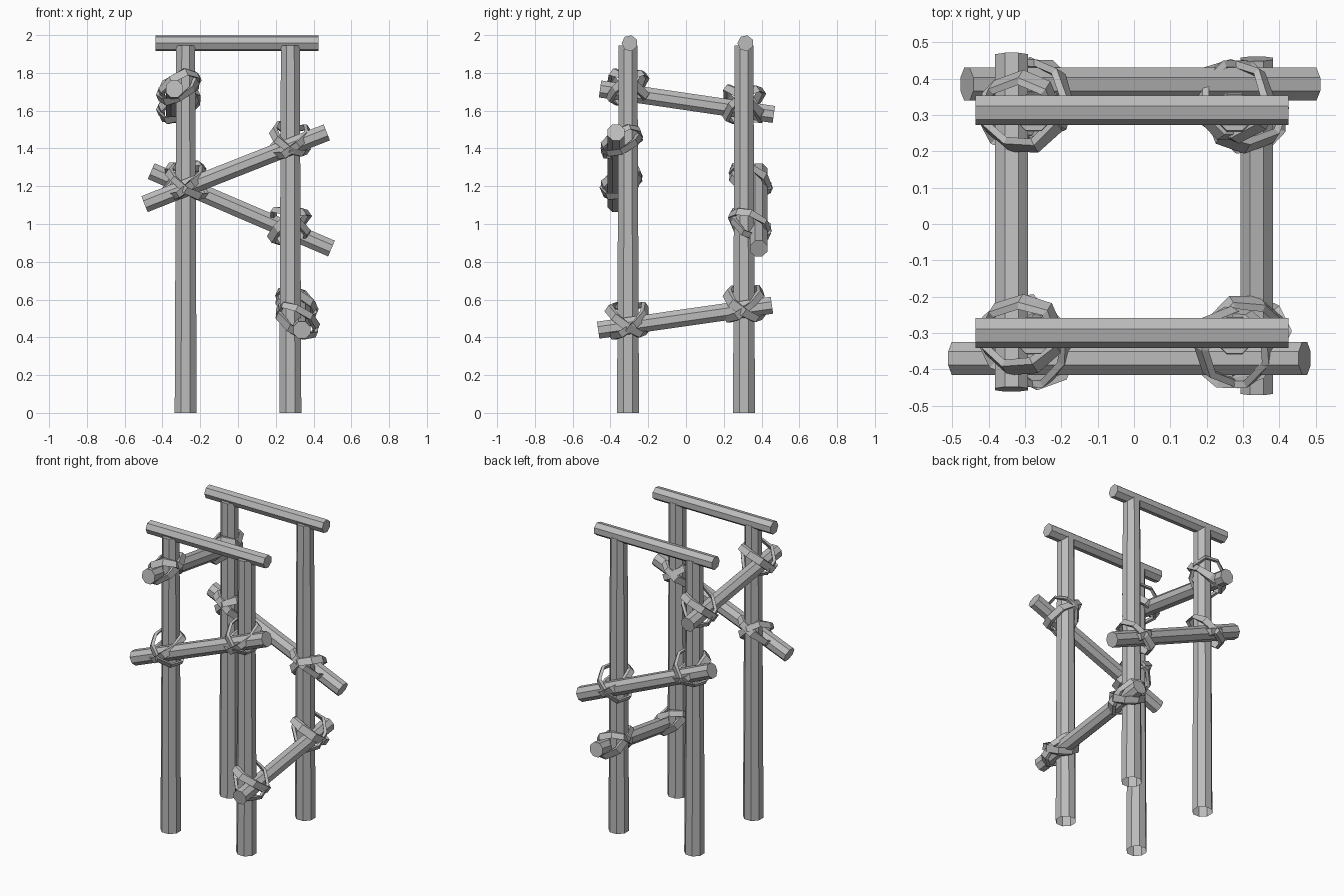
import bpy, bmesh, math, random
from mathutils import Vector, Matrix

random.seed(4)
if "Cube" in bpy.data.objects:
    bpy.data.objects.remove(bpy.data.objects["Cube"], do_unlink=True)

grey = bpy.data.materials.new("weathered_grey")
grey.use_nodes = True
grey.diffuse_color = (0.5, 0.5, 0.5, 1)
grey.node_tree.nodes["Principled BSDF"].inputs["Base Color"].default_value = (0.5, 0.5, 0.5, 1)


def finish(bm, name):
    bmesh.ops.recalc_face_normals(bm, faces=bm.faces)
    mesh = bpy.data.meshes.new(name)
    bm.to_mesh(mesh)
    bm.free()
    mesh.materials.append(grey)
    obj = bpy.data.objects.new(name, mesh)
    bpy.context.collection.objects.link(obj)
    return obj


def pole(name, start, end, r1, r2, sides=8, flat=True, open_base=False):
    """Faceted log running from start to end."""
    a, b = Vector(start), Vector(end)
    w = (b - a).normalized()
    ref = Vector((0, 1, 0)) if abs(w.z) > 0.9 else Vector((0, 0, 1))
    v = w.cross(ref).normalized()
    u = v.cross(w)
    rot = Matrix((u, v, w)).transposed().to_4x4()
    roll = Matrix.Rotation(math.pi / sides if flat else 0, 4, 'Z')
    bm = bmesh.new()
    bmesh.ops.create_cone(bm, cap_ends=True, segments=sides, radius1=r1, radius2=r2,
                          depth=(b - a).length)
    if open_base:
        bm.normal_update()
        bottom = [f for f in bm.faces if f.normal.z < -0.9]
        bmesh.ops.delete(bm, geom=bottom, context='FACES_ONLY')
    bmesh.ops.transform(bm, matrix=Matrix.Translation((a + b) / 2) @ rot @ roll, verts=bm.verts)
    return finish(bm, name)


def lashing(name, centre, outward):
    """Two crossed flat straps wrapped round a post and a rail."""
    n = Vector(outward)
    up = Vector((0, 0, 1))
    u = up.cross(n)
    bm = bmesh.new()
    segments = 8
    for slope in (0.7, -0.7):
        rings = []
        normal = (up - u * slope + n * 0.45).normalized()
        for i in range(segments):
            t = math.tau * (i + 0.5 * (slope > 0)) / segments
            du = 0.096 * math.cos(t) * random.uniform(0.92, 1.08)
            dn = 0.1 * math.sin(t) * random.uniform(0.94, 1.06)
            dz = slope * du - 0.45 * dn + 0.03 + random.uniform(-0.01, 0.01)
            p = Vector(centre) + u * du + n * dn + up * dz
            radial = (u * du + n * dn).normalized()
            half = normal * random.uniform(0.016, 0.024)
            thick = radial * 0.01
            rings.append([bm.verts.new(p + q) for q in
                          (half + thick, half - thick, -half - thick, -half + thick)])
        for i in range(segments):
            r, s = rings[i], rings[(i + 1) % segments]
            for k in range(4):
                m = (k + 1) % 4
                bm.faces.new((r[k], r[m], s[m], s[k]))
    return finish(bm, name)


PX, PY = 0.277, 0.307

# Four upright posts
for x, side in ((-PX, "right"), (PX, "left")):
    for y, end in ((-PY, "front"), (PY, "back")):
        pole(f"{end}_{side}_post", (x, y, 0), (x, y, 1.945), 0.063, 0.054, open_base=True)

# Top beams
for y, end in ((-0.298, "front"), (0.315, "back")):
    pole(f"{end}_top_beam", (-0.437, y, 1.957), (0.425, y, 1.957), 0.043, 0.043, 7, False)

# Sloping rails, each lashed to two posts
rails = (
    ("front", (-0.495, -0.37, 1.105), (0.47, -0.37, 1.485), (0, -1, 0)),
    ("back", (-0.46, 0.385, 1.28), (0.495, 0.385, 0.87), (0, 1, 0)),
    ("right", (-0.337, -0.455, 1.715), (-0.337, 0.465, 1.58), (-1, 0, 0)),
    ("left", (0.338, -0.465, 0.438), (0.338, 0.455, 0.57), (1, 0, 0)),
)
for name, start, end, out in rails:
    pole(f"{name}_rail", start, end, 0.049, 0.049)
    a, b = Vector(start), Vector(end)
    axis = 0 if out[0] == 0 else 1
    for sign, tag in ((-1, "first"), (1, "second")):
        along = sign * (PX, PY)[axis]
        z = a.lerp(b, (along - a[axis]) / (b[axis] - a[axis])).z
        if axis == 0:
            post = Vector((along, out[1] * PY, z))
        else:
            post = Vector((out[0] * PX, along, z))
        lashing(f"{name}_rail_{tag}_lashing", post + Vector(out) * 0.035, out)
